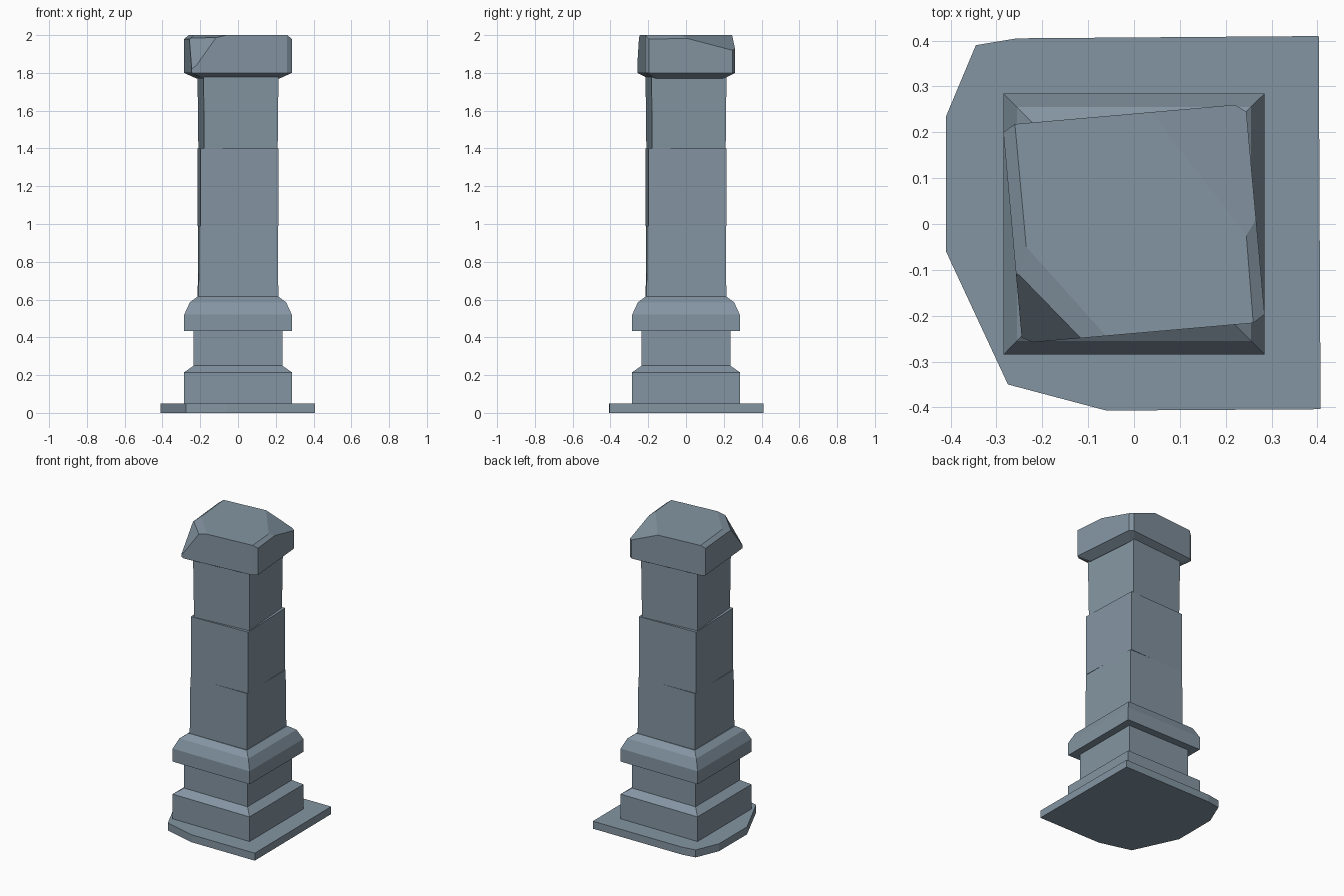
import bpy
import bmesh
from math import radians
from mathutils import Matrix, Vector

cube = bpy.data.objects.get("Cube")
if cube:
    bpy.data.objects.remove(cube, do_unlink=True)

stone = bpy.data.materials.new("blue_grey_stone")
stone.use_nodes = True
colour = (0.23, 0.30, 0.36, 1)
stone.diffuse_color = colour
stone.node_tree.nodes["Principled BSDF"].inputs["Base Color"].default_value = colour


def square(half):
    return [(-half, -half), (half, -half), (half, half), (-half, half)]


def loft(name, rings, angle=0, cuts=()):
    """Join stacked outlines (points, z), then slice off chips by planes."""
    bm = bmesh.new()
    loops = [[bm.verts.new((x, y, z)) for x, y in pts] for pts, z in rings]
    count = len(loops[0])
    for low, high in zip(loops, loops[1:]):
        for i in range(count):
            j = (i + 1) % count
            bm.faces.new((low[i], low[j], high[j], high[i]))
    bm.faces.new(loops[0][::-1])
    bm.faces.new(loops[-1])
    bm.transform(Matrix.Rotation(radians(angle), 4, "Z"))
    for cut in cuts:
        a, b, c = map(Vector, cut)
        normal = (b - a).cross(c - a).normalized()
        if normal.z < 0:
            normal.negate()
        geom = bm.verts[:] + bm.edges[:] + bm.faces[:]
        res = bmesh.ops.bisect_plane(bm, geom=geom, dist=1e-5, plane_co=a,
                                     plane_no=normal, clear_outer=True)
        rim = [e for e in res["geom_cut"] if isinstance(e, bmesh.types.BMEdge)]
        bmesh.ops.holes_fill(bm, edges=rim, sides=0)
    bmesh.ops.recalc_face_normals(bm, faces=bm.faces[:])
    mesh = bpy.data.meshes.new(name)
    bm.to_mesh(mesh)
    bm.free()
    mesh.materials.append(stone)
    obj = bpy.data.objects.new(name, mesh)
    bpy.context.collection.objects.link(obj)
    return obj


# Broken ground slab
slab = [(-0.41, -0.06), (-0.275, -0.35), (-0.06, -0.407), (0.407, -0.404),
        (0.403, 0.41), (-0.255, 0.405), (-0.345, 0.39), (-0.41, 0.235)]
loft("ground_slab", [(slab, 0), (slab, 0.05)])

# Moulded pedestal: plinth, neck and collar
profile = [(0.285, 0.05), (0.285, 0.215), (0.235, 0.25), (0.235, 0.433),
           (0.285, 0.433), (0.285, 0.52), (0.255, 0.585), (0.215, 0.615)]
loft("pedestal", [(square(h), z) for h, z in profile])

# Shaft blocks, each twisted a little more than the one below
for name, low, high, bottom, top, twist in (
        ("lower_shaft", 0.211, 0.208, 0.615, 0.99, 0.7),
        ("middle_shaft", 0.207, 0.207, 0.99, 1.40, 2.1),
        ("upper_shaft", 0.195, 0.199, 1.40, 1.78, 4.6)):
    loft(name, [(square(low), bottom), (square(high), top)], twist)

# Chipped capstone
cap = [(-0.22, -0.258), (0.26, -0.216), (0.285, -0.197), (0.245, 0.245),
       (0.22, 0.26), (-0.26, 0.218), (-0.285, 0.2), (-0.245, -0.248)]
under = [(x * 0.77, y * 0.77) for x, y in cap]
chips = [
    ((-0.26, 0.22, 2), (-0.235, -0.05, 2), (-0.285, 0.2, 1.98)),
    ((0.26, -0.215, 2), (0.245, -0.025, 2), (0.285, -0.2, 1.98)),
    ((0.04, 0.24, 2), (0.245, -0.025, 2), (0.245, 0.245, 1.92)),
    ((-0.235, -0.05, 2), (-0.06, -0.245, 2), (-0.115, -0.25, 1.987)),
    ((-0.255, -0.11, 1.98), (-0.115, -0.25, 1.987), (-0.245, -0.248, 1.82)),
]
loft("capstone", [(under, 1.77), (cap, 1.80), (cap, 2.0)], cuts=chips)
